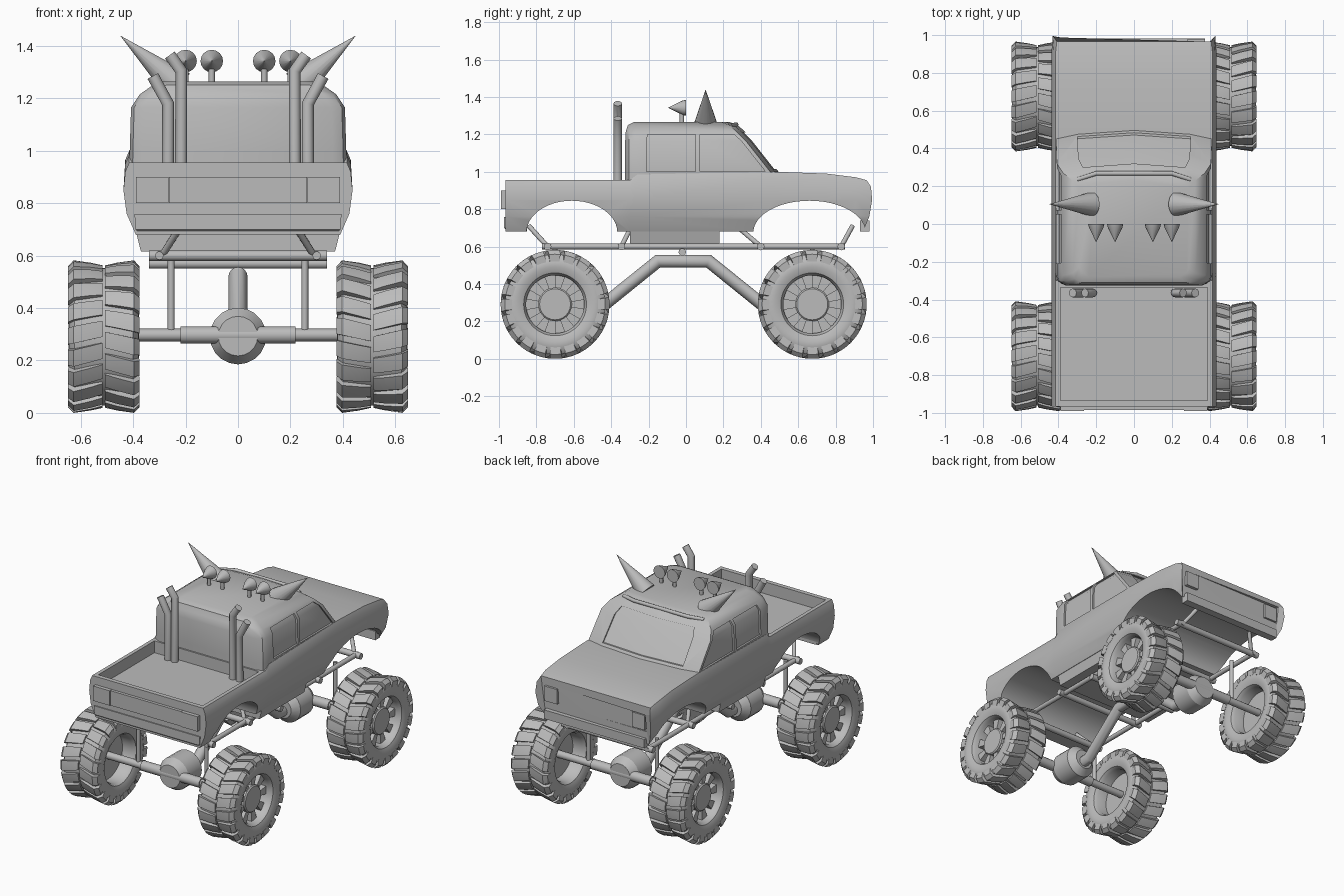
import bpy, bmesh
from math import sin, cos, radians, pi

if "Cube" in bpy.data.objects:
    bpy.data.objects.remove(bpy.data.objects["Cube"])

GREY = (0.5, 0.5, 0.5, 1)
mat = bpy.data.materials.new("plain_grey")
mat.use_nodes = True
mat.diffuse_color = GREY
mat.node_tree.nodes["Principled BSDF"].inputs["Base Color"].default_value = GREY


def finish(ob, angle=32):
    ob.data.materials.clear()
    ob.data.materials.append(mat)
    bpy.ops.object.select_all(action="DESELECT")
    ob.select_set(True)
    bpy.context.view_layer.objects.active = ob
    bpy.ops.object.shade_smooth_by_angle(angle=radians(angle))
    return ob


def loft(name, rings, closed=False):
    """Skin a row of equal point loops; cap the ends unless the row closes."""
    bm = bmesh.new()
    rows = [[bm.verts.new(p) for p in ring] for ring in rings]
    n = len(rows[0])
    pairs = list(zip(rows, rows[1:])) + ([(rows[-1], rows[0])] if closed else [])
    for a, b in pairs:
        for i in range(n):
            j = (i + 1) % n
            bm.faces.new((a[i], a[j], b[j], b[i]))
    if not closed:
        bm.faces.new(rows[0])
        bm.faces.new(rows[-1])
    bmesh.ops.recalc_face_normals(bm, faces=bm.faces)
    me = bpy.data.meshes.new(name)
    bm.to_mesh(me)
    bm.free()
    ob = bpy.data.objects.new(name, me)
    bpy.context.collection.objects.link(ob)
    return finish(ob)


def box(name, x0, x1, y0, y1, z0, z1):
    return loft(name, [[(x0, y0, z), (x1, y0, z), (x1, y1, z), (x0, y1, z)] for z in (z0, z1)])


def tube(name, pts, r, radii=None, res=4):
    """Round bar along a path, with an optional radius factor per point."""
    cu = bpy.data.curves.new(name, "CURVE")
    cu.dimensions = "3D"
    cu.bevel_depth, cu.bevel_resolution, cu.use_fill_caps = r, res, True
    sp = cu.splines.new("POLY")
    sp.points.add(len(pts) - 1)
    for i, p in enumerate(pts):
        sp.points[i].co = (*p, 1)
        sp.points[i].radius = radii[i] if radii else 1
    ob = bpy.data.objects.new(name, cu)
    bpy.context.collection.objects.link(ob)
    bpy.ops.object.select_all(action="DESELECT")
    ob.select_set(True)
    bpy.context.view_layer.objects.active = ob
    bpy.ops.object.convert(target="MESH")
    return finish(bpy.context.object)


def cut(ob, cutter):
    mod = ob.modifiers.new("cut", "BOOLEAN")
    mod.operation, mod.solver, mod.object = "DIFFERENCE", "EXACT", cutter
    bpy.context.view_layer.objects.active = ob
    bpy.ops.object.modifier_apply(modifier=mod.name)
    bpy.data.objects.remove(cutter)
    finish(ob)


def mirrored(half):
    return half + [(-x, y, z) for x, y, z in reversed(half)]


SIDES = (("left", 1), ("right", -1))

# Lower body: bowed sides, sloping hood, rounded nose
def body_ring(y, top, w=1.0, nose=0.0):
    rows = [(.39, .68, -.6), (.425, .76, .5), (.437, .85, 1), (.43, top - .035, .8), (.415, top, 0)]
    return mirrored([(x * w, y + nose * k, z) for x, z, k in rows])


body = loft("body", [body_ring(-.965, .955), body_ring(-.3, .955), body_ring(-.26, .985),
                     body_ring(.47, 1.0), body_ring(.75, .99), body_ring(.91, .97),
                     body_ring(.965, .955, .985, .03)])
# Wheel arches
for y, w in ((-.61, .243), (.66, .3)):
    arch = [(y + w * cos(pi * i / 24), .675 + .17 * sin(pi * i / 24)) for i in range(25)]
    arch = [(y + w, .6)] + arch + [(y - w, .6)]
    cut(body, loft("arch_cutter", [[(x, a, b) for a, b in arch] for x in (-.6, .6)]))
# Cargo bed and grille recess
cut(body, box("bed_cutter", -.39, .39, -.935, -.335, .875, 1.1))
cut(body, box("grille_cutter", -.385, .385, .965, 1.1, .79, .91))
loft("belly", [[(-w, -.30, z), (w, -.30, z), (w, .18, z), (-w, .18, z)]
               for w, z in ((.37, .615), (.392, .70))])
box("nose_bumper", -.375, .375, .93, .982, .68, .74)
for side, s in SIDES:
    box("headlamp_" + side, s * .28, s * .375, .95, .978, .8, .9)

# Tailgate panel, tail lamps and rear bumper
box("tailgate_panel", -.264, .264, -.985, -.96, .8, .9)
for side, s in SIDES:
    box("tail_lamp_" + side, s * .266, s * .39, -.99, -.96, .8, .9)
loft("rear_bumper", [[(-w, y, z), (w, y, z), (w, -.85, z), (-w, -.85, z)]
                     for w, y, z in ((.37, -.95, .68), (.39, -.972, .70), (.395, -.972, .758))])

# Cab with rounded corners and raked windscreen
def cab_ring(z, hw, yb, yf):
    return mirrored([(.001, yf, z), (.72 * hw, yf - .02, z), (hw, yf - .045, z),
                     (hw, yb + .05, z), (hw - .012, yb + .02, z), (hw - .05, yb, z)])


cab = loft("cab", [cab_ring(*r) for r in (
    (.87, .415, -.325, .55), (1.0, .413, -.325, .495), (1.165, .408, -.325, .365),
    (1.215, .375, -.322, .315), (1.25, .325, -.31, .275), (1.265, .29, -.28, .235))])
# Recessed side windows: each row is height, cab half width, rear y, front y
rear_window = [(1.0, .413, -.21, .05), (1.165, .408, -.21, .05), (1.2, .385, -.205, .05)]
door_window = [(1.0, .413, .075, .425), (1.165, .408, .075, .295), (1.2, .385, .075, .255)]
for rows in (rear_window, door_window):
    for side, s in SIDES:
        cut(cab, loft("window_cutter", [
            [(s * (w - .012), a, z), (s * .5, a, z), (s * .5, b, z), (s * (w - .012), b, z)]
            for z, w, a, b in rows]))
# Recessed windscreen and its top lip
cut(cab, loft("windscreen_cutter", [
    [(-x, y - .032, z), (0, y - .012, z), (x, y - .032, z), (x, .7, z), (-x, .7, z)]
    for z, x, y in ((1.015, .3, .483), (1.165, .293, .365), (1.21, .27, .32))]))
tube("windscreen_lip", [(-.3, .235, 1.245), (-.2, .268, 1.252), (.2, .268, 1.252), (.3, .235, 1.245)], .012)

# Roof horns, lamps and exhaust stacks
for side, s in SIDES:
    tube("horn_" + side, [(s * .225, .105, 1.245), (s * .448, .105, 1.438)], .065, (1, .005), 7)
    for i, x in enumerate((.1, .2)):
        tube(f"lamp_{side}_{i}", [(s * x, 0, 1.342), (s * x, -.02, 1.342), (s * x, -.095, 1.342)],
             .043, (1, .88, .02), 6)
        tube(f"lamp_post_{side}_{i}", [(s * x, -.022, 1.25), (s * x, -.022, 1.335)], .012)
    tube("inner_stack_" + side, [(s * .217, -.365, .87), (s * .217, -.365, 1.305), (s * .26, -.365, 1.365)], .023)
    tube("outer_stack_" + side, [(s * .267, -.365, .87), (s * .267, -.365, 1.18), (s * .325, -.365, 1.285)], .023)

# Chassis rails, cross tubes and struts up to the body
STRUTS = ((-.74, -.84), (-.345, -.29), (.40, .27), (.83, .89))
for side, s in SIDES:
    tube("rail_" + side, [(s * .3, -.77, .6), (s * .3, .85, .6)], .016)
    for i, (y0, y1) in enumerate(STRUTS):
        tube(f"strut_{side}_{i}", [(s * .29, y0, .6), (s * .22, y1, .71)], .013)
for i, (y, _) in enumerate(STRUTS):
    tube(f"cross_tube_{i}", [(-.34, y, .6), (.34, y, .6)], .02)
tube("middle_cross_tube", [(-.34, -.02, .57), (.34, -.02, .57)], .02)

# Driveline: raised shaft, axles, differentials and shocks
tube("drive_shaft", [(0, -.6, .27), (0, -.45, .28), (0, -.15, .522), (0, .12, .522), (0, .42, .28),
                     (0, .58, .27)], .036, None, 6)
for end, y, d in (("bed", -.70, 1), ("hood", .675, -1)):
    tube("axle_" + end, [(-.48, y, .297), (.48, y, .297)], .024)
    tube("axle_sleeve_" + end, [(-.22, y, .297), (.22, y, .297)], .033)
    tube("differential_" + end, [(0, y - d * .03, .293), (0, y + d * .02, .293), (0, y + d * .16, .293),
                                 (0, y + d * .2, .293)], .108, (.7, 1, 1, .6), 8)
    for side, s in SIDES:
        tube(f"shock_{end}_{side}", [(s * .255, y, .31), (s * .255, y, .6)], .013)


# Wheel: tyre, lugs, dish, hub and spokes around the x axis
def polar(x, r, deg):
    return (x, r * cos(radians(deg)), r * sin(radians(deg)))


half = [(.10, .155), (.122, .168), (.135, .2), (.132, .24), (.112, .268), (.03, .262)]
profile = half + [(-x, r) for x, r in reversed(half)]
parts = [loft("tyre", [[polar(x, r, a * 7.5) for x, r in profile] for a in range(48)], True)]
lug = [(.005, .25), (.005, .272), (.05, .282), (.115, .291), (.137, .268), (.134, .23)]
for k in range(20):
    for s in (1, -1):
        base = k * 18 + (0 if s > 0 else 9)
        parts.append(loft("lug", [[polar(s * x, r, base + a - x * 45) for x, r in lug]
                                  for a in (0, 6.5, 13)]))
parts.append(tube("dish", [(-.03, 0, 0), (.035, 0, 0)], .16, None, 14))
parts.append(tube("hub", [(.03, 0, 0), (.085, 0, 0), (.092, 0, 0)], .09, (1, 1, .92), 10))
for k in range(9):
    parts.append(loft("spoke", [[polar(x, r, k * 40 + a) for x, a in ((.03, -10), (.03, 10), (.08, 10), (.08, -10))]
                                for r in (.08, .16)]))
bpy.ops.object.select_all(action="DESELECT")
for p in parts:
    p.select_set(True)
wheel = parts[0]
bpy.context.view_layer.objects.active = wheel
bpy.ops.object.join()
for end, y in (("bed", -.70), ("hood", .675)):
    for side, s in SIDES:
        w = bpy.data.objects.new(f"wheel_{end}_{side}", wheel.data)
        bpy.context.collection.objects.link(w)
        w.location = (s * .512, y, .291)
        w.rotation_euler.z = 0 if s > 0 else pi
bpy.data.objects.remove(wheel)
